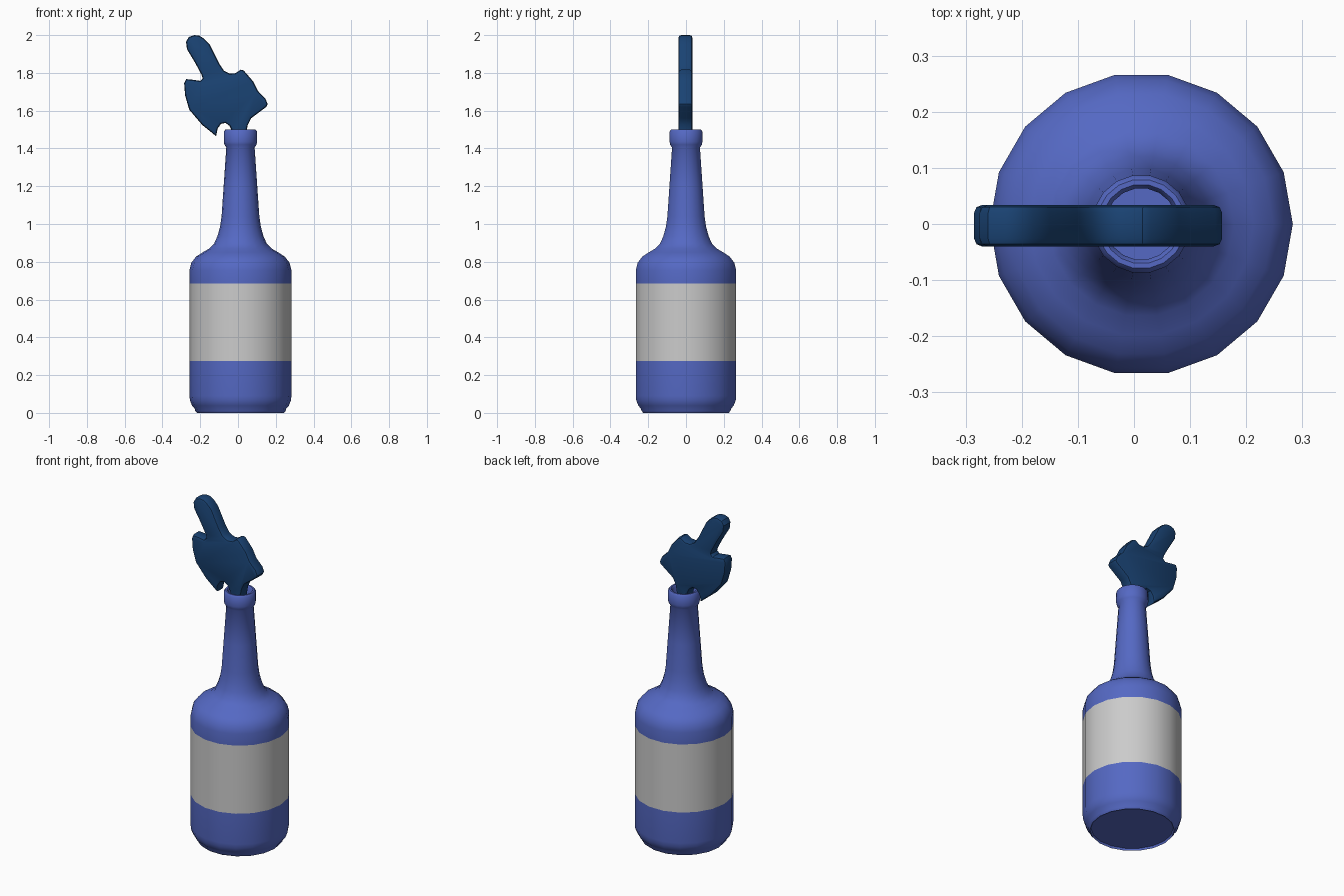
import bpy, bmesh, math

if "Cube" in bpy.data.objects:
    bpy.data.objects.remove(bpy.data.objects["Cube"])

CX = 0.013      # bottle axis
SIDES = 18


def material(name, rgb):
    m = bpy.data.materials.new(name)
    m.diffuse_color = (*rgb, 1)
    m.use_nodes = True
    m.node_tree.nodes["Principled BSDF"].inputs["Base Color"].default_value = m.diffuse_color
    return m


def finish(name, bm, mats, angle):
    bmesh.ops.recalc_face_normals(bm, faces=bm.faces[:])
    me = bpy.data.meshes.new(name)
    bm.to_mesh(me)
    bm.free()
    ob = bpy.data.objects.new(name, me)
    bpy.context.collection.objects.link(ob)
    for m in mats:
        me.materials.append(m)
    bpy.ops.object.select_all(action='DESELECT')
    ob.select_set(True)
    bpy.context.view_layer.objects.active = ob
    bpy.ops.object.shade_smooth_by_angle(angle=math.radians(angle))
    return ob


glass = material("blue_glass", (0.09, 0.14, 0.55))
paper = material("label_paper", (0.6, 0.6, 0.6))
cloth = material("blue_cloth", (0.01, 0.055, 0.17))

# Bottle: lathed profile (radius, z), label band painted on the body
profile = [(0.225, 0.012), (0.23, 0.0), (0.24, 0.012), (0.242, 0.022),
           (0.256, 0.038), (0.267, 0.065), (0.27, 0.09), (0.27, 0.275),
           (0.27, 0.685), (0.27, 0.755), (0.26, 0.795), (0.235, 0.827),
           (0.2, 0.85), (0.165, 0.87), (0.14, 0.895), (0.122, 0.935),
           (0.108, 0.985), (0.1, 1.04), (0.089, 1.2), (0.075, 1.405),
           (0.085, 1.42), (0.088, 1.435), (0.088, 1.49), (0.08, 1.5),
           (0.071, 1.5), (0.064, 1.49), (0.064, 1.4)]
bm = bmesh.new()
rings = []
for r, z in profile:
    rings.append([bm.verts.new((CX + r * math.cos(2 * math.pi * i / SIDES),
                                r * math.sin(2 * math.pi * i / SIDES), z))
                  for i in range(SIDES)])
for k, (a, b) in enumerate(zip(rings, rings[1:])):
    for i in range(SIDES):
        j = (i + 1) % SIDES
        f = bm.faces.new((a[i], a[j], b[j], b[i]))
        f.material_index = 1 if profile[k][1] == 0.275 else 0
bm.faces.new(rings[0])
bm.faces.new(rings[-1])
finish("bottle", bm, [glass, paper], 40)

# Rag stuffed in the neck: front outline (x, z), extruded in depth
outline = [(-0.23, 2.0), (-0.26, 1.99), (-0.275, 1.965), (-0.27, 1.925),
           (-0.225, 1.85), (-0.193, 1.79), (-0.187, 1.77), (-0.2, 1.758),
           (-0.235, 1.763), (-0.275, 1.767), (-0.285, 1.745), (-0.28, 1.68),
           (-0.258, 1.605), (-0.19, 1.525), (-0.116, 1.465), (-0.108, 1.505),
           (-0.09, 1.53), (-0.067, 1.535), (-0.045, 1.52), (-0.03, 1.49),
           (-0.025, 1.4), (0.04, 1.4), (0.045, 1.49), (0.052, 1.525),
           (0.07, 1.56), (0.15, 1.62), (0.157, 1.635), (0.145, 1.665),
           (0.105, 1.705), (0.08, 1.755), (0.03, 1.813), (0.015, 1.817),
           (-0.015, 1.798), (-0.045, 1.796), (-0.075, 1.812),
           (-0.1, 1.85), (-0.15, 1.95), (-0.18, 1.982), (-0.205, 1.997)]
bm = bmesh.new()
front = bm.faces.new([bm.verts.new((x, -0.04, z)) for x, z in outline])
ext = bmesh.ops.extrude_face_region(bm, geom=[front], use_keep_orig=True)
back = [g for g in ext["geom"] if isinstance(g, bmesh.types.BMFace)][0]
bmesh.ops.translate(bm, verts=back.verts[:], vec=(0, 0.074, 0))
rim = list({e for f in (front, back) for e in f.edges})
bmesh.ops.bevel(bm, geom=rim, offset=0.014, segments=2, profile=0.5,
                affect='EDGES', clamp_overlap=True)
finish("rag", bm, [cloth], 35)
